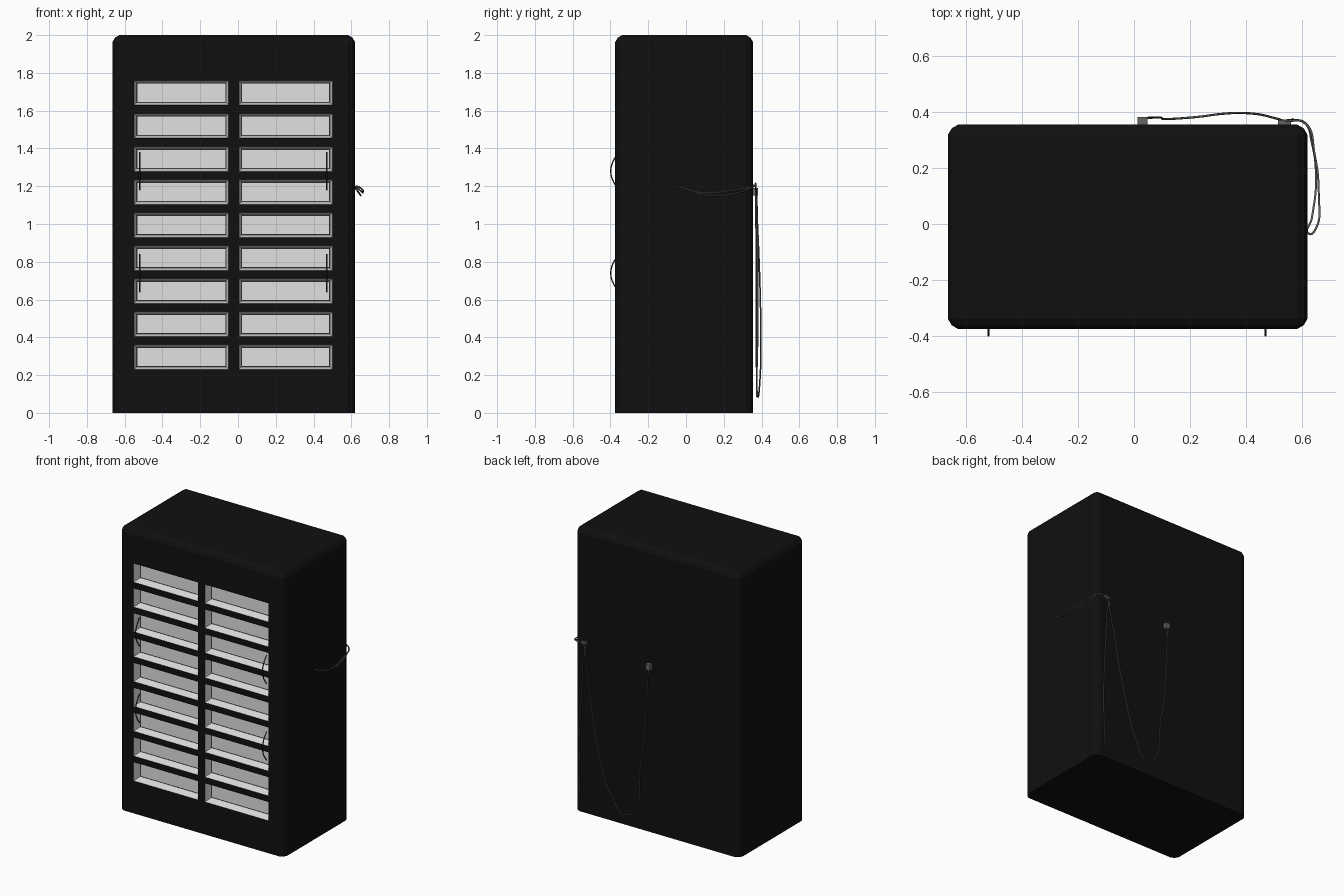
import bpy, bmesh
from mathutils import Vector

cube = bpy.data.objects.get("Cube")
if cube:
    bpy.data.objects.remove(cube, do_unlink=True)


def material(name, value):
    m = bpy.data.materials.new(name)
    m.use_nodes = True
    col = (value, value, value, 1)
    m.diffuse_color = col
    m.node_tree.nodes["Principled BSDF"].inputs["Base Color"].default_value = col
    return m


black = material("black shell", 0.005)
grey = material("light grey tray", 0.75)
dark = material("dark grey metal", 0.04)
cord_grey = material("cord grey", 0.13)

X0, X1, Y0, Y1, H = -0.665, 0.62, -0.375, 0.355, 2.0
COLUMNS = [(-0.555, -0.045), (0.0, 0.505)]
ROWS = [(0.225 + i * 0.175, 0.365 + i * 0.175) for i in range(9)]


def add_object(name, bm, mats):
    me = bpy.data.meshes.new(name)
    bm.to_mesh(me)
    bm.free()
    ob = bpy.data.objects.new(name, me)
    bpy.context.collection.objects.link(ob)
    for m in mats:
        me.materials.append(m)
    return ob


def box_mesh(lo, hi):
    bm = bmesh.new()
    bmesh.ops.create_cube(bm, size=1)
    lo, hi = Vector(lo), Vector(hi)
    for v in bm.verts:
        v.co = Vector(a + (c + 0.5) * (b - a) for a, b, c in zip(lo, hi, v.co))
    return bm


def rod(name, points, radius, mat):
    cu = bpy.data.curves.new(name, 'CURVE')
    cu.dimensions = '3D'
    cu.bevel_depth = radius
    cu.bevel_resolution = 1
    cu.resolution_u = 8
    cu.use_fill_caps = True
    sp = cu.splines.new('BEZIER')
    sp.bezier_points.add(len(points) - 1)
    for bp, p in zip(sp.bezier_points, points):
        bp.co = p
        bp.handle_left_type = bp.handle_right_type = 'AUTO'
    cu.materials.append(mat)
    ob = bpy.data.objects.new(name, cu)
    bpy.context.collection.objects.link(ob)
    return ob


# Cabinet shell: bevelled everywhere except around the base
bm = box_mesh((X0, Y0, 0), (X1, Y1, H))
edges = [e for e in bm.edges if max(v.co.z for v in e.verts) > 1]
bmesh.ops.bevel(bm, geom=edges, offset=0.037, segments=2, profile=0.4,
                affect='EDGES', clamp_overlap=True)


def front_faces():
    bm.normal_update()
    return [f for f in bm.faces if f.normal.y < -0.99]


# Slice the front into a grid, then sink each tray into its cell
cuts = [((x, 0, 0), (1, 0, 0)) for c in COLUMNS for x in c]
cuts += [((0, 0, z), (0, 0, 1)) for r in ROWS for z in r]
for co, no in cuts:
    faces = front_faces()
    geom = set(faces)
    for f in faces:
        geom.update(f.edges, f.verts)
    bmesh.ops.bisect_plane(bm, geom=list(geom), plane_co=co, plane_no=no)

trays = []
for f in front_faces():
    c = f.calc_center_median()
    if any(a < c.x < b for a, b in COLUMNS) and any(a < c.z < b for a, b in ROWS):
        trays.append(f)

# Each step: width, depth, material of the surrounding ring
for width, depth, index in [(0.004, 0, 0), (0.014, -0.055, 1), (0.004, 0, 2)]:
    ring = bmesh.ops.inset_individual(bm, faces=trays, thickness=width, depth=depth,
                                      use_even_offset=True)
    for f in ring["faces"]:
        f.material_index = index
for f in trays:
    f.material_index = 1
add_object("cabinet", bm, [black, grey, dark])

# Four bowed pull handles
for x in (-0.52, 0.47):
    for z in (1.28, 0.74):
        pts = [(x, -0.398 + 4.5 * d * d, z + d) for d in (-0.1, -0.05, 0, 0.05, 0.1)]
        rod("handle", pts, 0.004, dark)

# Power cord: hangs on the back, loops round the side, and drops again
rod("power_cord", [
    (0.03, 0.375, 1.16), (0.04, 0.378, 0.95), (0.09, 0.38, 0.45),
    (0.2, 0.38, 0.085), (0.31, 0.393, 0.2), (0.4, 0.396, 0.46),
    (0.52, 0.374, 1.1), (0.545, 0.368, 1.21), (0.61, 0.362, 1.2),
    (0.645, 0.25, 1.18), (0.66, 0.1, 1.165), (0.65, -0.015, 1.19),
    (0.625, -0.035, 1.2), (0.635, 0.02, 1.175), (0.65, 0.15, 1.15),
    (0.635, 0.29, 1.17), (0.605, 0.364, 1.2), (0.545, 0.368, 1.19),
    (0.545, 0.37, 1.05), (0.57, 0.372, 0.5), (0.565, 0.374, 0.085)], 0.004, cord_grey)

# Cord socket and the hook holding the loop
for name, lo, hi in [("cord_socket", (0.012, Y1, 1.15), (0.048, 0.382, 1.19)),
                     ("cord_hook", (0.515, Y1, 1.195), (0.56, 0.372, 1.21))]:
    add_object(name, box_mesh(lo, hi), [cord_grey])
